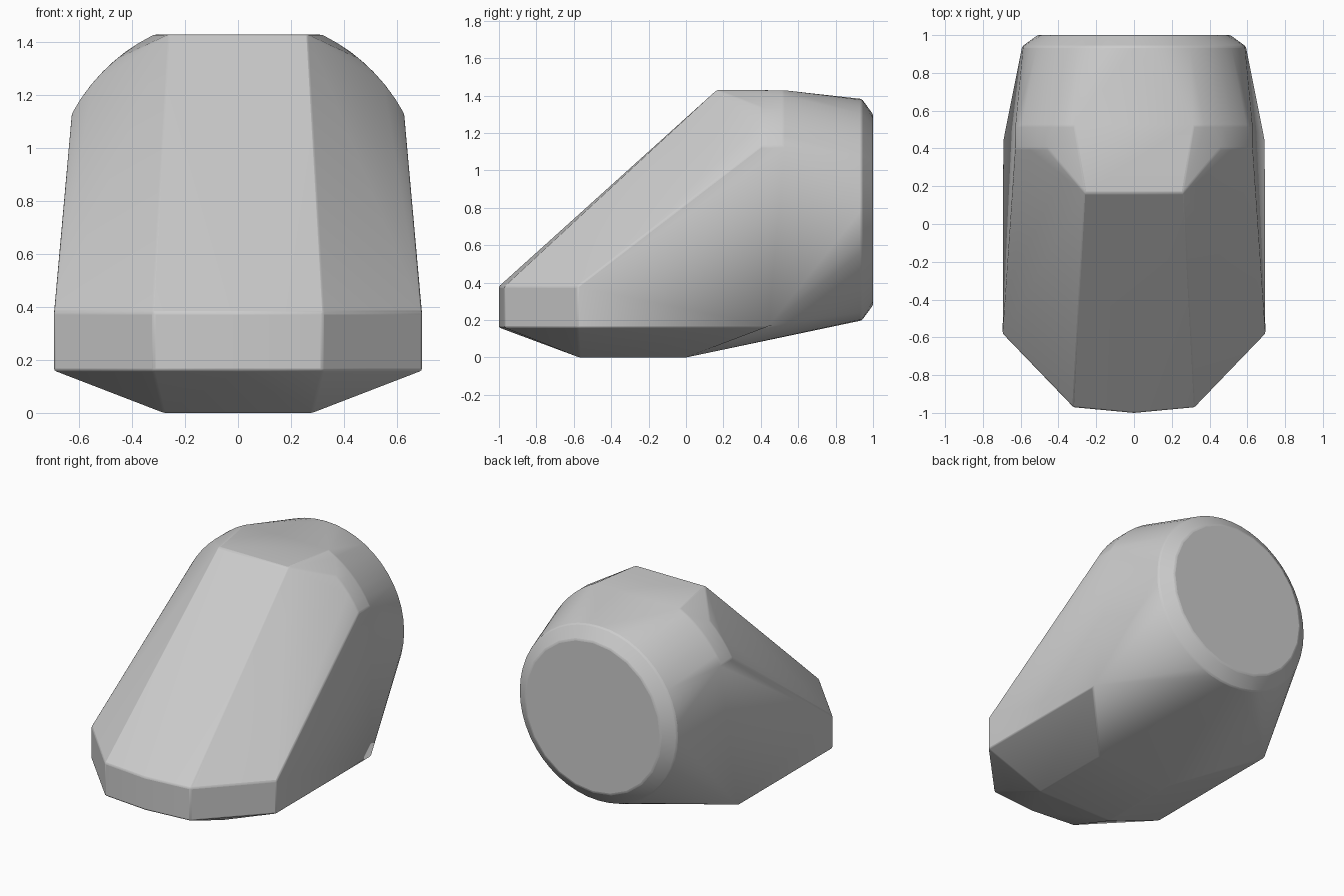
import bpy
import bmesh
from math import sin, cos, radians, tau

cube = bpy.data.objects.get("Cube")
if cube:
    bpy.data.objects.remove(cube, do_unlink=True)

AXIS_Z = 0.79  # height of the round back's axis

# One plain grey for the whole shell
grey = bpy.data.materials.new("plain_grey")
grey.use_nodes = True
color = (0.6, 0.6, 0.6, 1)
grey.diffuse_color = color
grey.node_tree.nodes["Principled BSDF"].inputs["Base Color"].default_value = color


def mirrored(points):
    """Points on both sides of the centre plane."""
    return [(s * x, y, z) for x, y, z in points for s in (1, -1)]


def arc(radius, y, start, end, steps):
    """Arc about the back axis, angles measured up from the side."""
    angles = [radians(start + (end - start) * i / steps) for i in range(steps + 1)]
    return [(radius * cos(a), y, AXIS_Z + radius * sin(a)) for a in angles]


def ring(radius, y, sides):
    return [(radius * cos(tau * i / sides), y, AXIS_Z + radius * sin(tau * i / sides))
            for i in range(sides)]


points = []

# Upright band around the front, at its lower and upper edge
for z in (0.16, 0.38):
    points += [(0, -1, z)] + mirrored([(0.32, -0.97, z), (0.695, -0.58, z)])

# Flat underside and the rear corners of the band
points += mirrored([(0.28, -0.57, 0), (0.28, 0, 0), (0.695, 0.43, 0.16)])

# Top edge of the front slope and the rounded shoulders
points += mirrored([(0.26, 0.165, 1.43)])
points += mirrored(arc(0.714, 0.40, 28.5, 50, 4))
points += mirrored(arc(0.714, 0.52, 28.5, 63.5, 7))

# Round back with a chamfered rim
points += ring(0.592, 0.94, 48)
points += ring(0.51, 1.0, 24)

bm = bmesh.new()
for p in points:
    bm.verts.new(p)
hull = bmesh.ops.convex_hull(bm, input=bm.verts)
loose = [v for v in bm.verts if not v.link_faces]
bmesh.ops.delete(bm, geom=loose, context='VERTS')
bmesh.ops.dissolve_limit(bm, angle_limit=radians(1), verts=bm.verts, edges=bm.edges)
bmesh.ops.recalc_face_normals(bm, faces=bm.faces)

mesh = bpy.data.meshes.new("shell")
bm.to_mesh(mesh)
bm.free()
mesh.materials.append(grey)

shell = bpy.data.objects.new("shell", mesh)
bpy.context.collection.objects.link(shell)

# Slightly softened edges
bevel = shell.modifiers.new("soft_edges", 'BEVEL')
bevel.width = 0.008
bevel.segments = 2
bevel.limit_method = 'ANGLE'
bevel.angle_limit = radians(12)

bpy.ops.object.select_all(action='DESELECT')
shell.select_set(True)
bpy.context.view_layer.objects.active = shell
bpy.ops.object.shade_smooth_by_angle(angle=radians(25))
